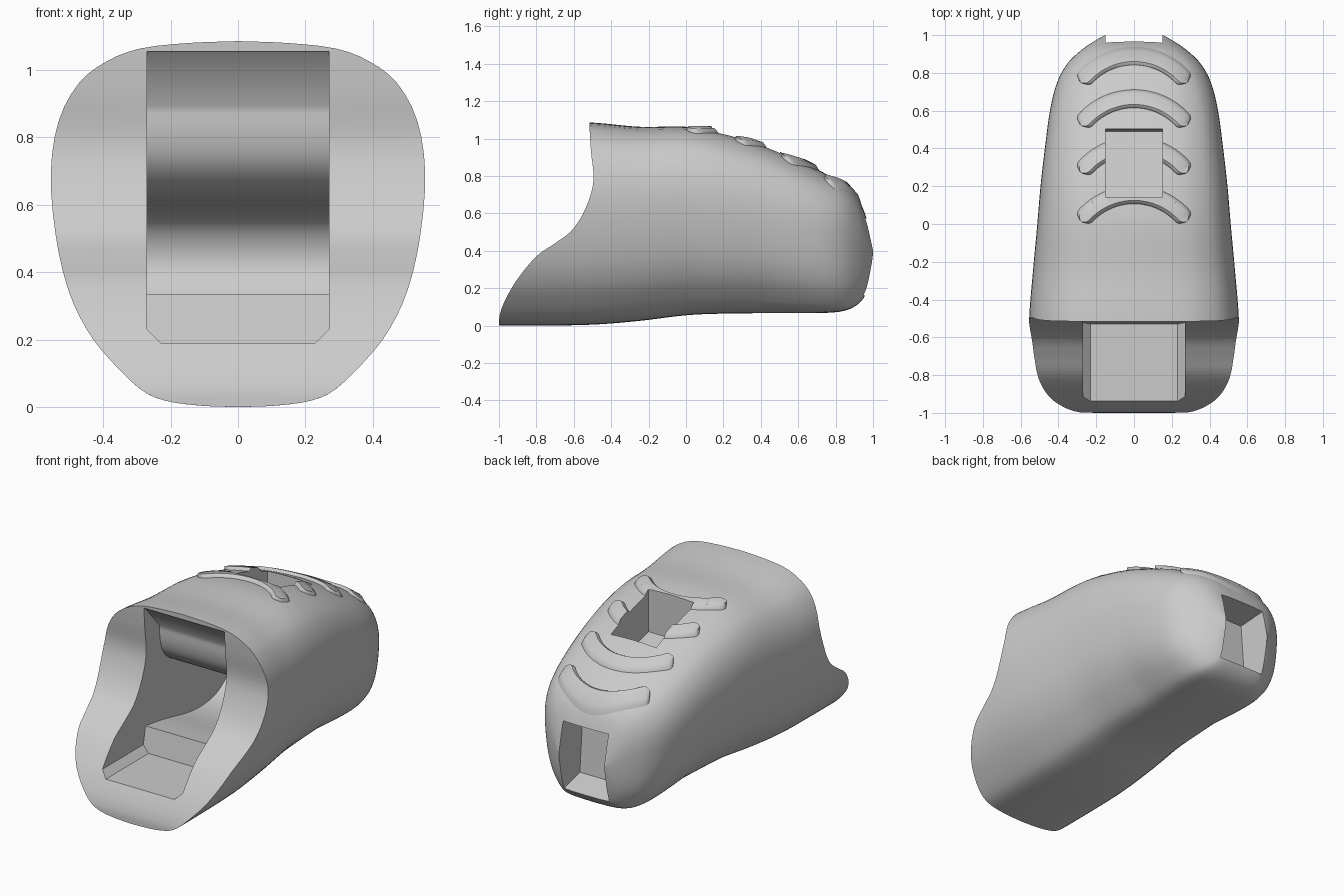
import bpy, bmesh, math
from mathutils import Vector
from mathutils.bvhtree import BVHTree

old = bpy.data.objects.get("Cube")
if old:
    bpy.data.objects.remove(old, do_unlink=True)

grey = bpy.data.materials.new("plain grey")
grey.use_nodes = True
COLOUR = (0.6, 0.6, 0.6, 1)
grey.diffuse_color = COLOUR
grey.node_tree.nodes["Principled BSDF"].inputs["Base Color"].default_value = COLOUR


def smooth_path(points, steps):
    """Catmull-Rom samples through points of any dimension."""
    p = [Vector(q) for q in points]
    p = [2 * p[0] - p[1]] + p + [2 * p[-1] - p[-2]]
    out = []
    for a, b, c, d in zip(p, p[1:], p[2:], p[3:]):
        for k in range(steps):
            t = k / steps
            out.append(0.5 * (2 * b + (c - a) * t + (2 * a - 5 * b + 4 * c - d) * t * t
                              + (3 * b - a - 3 * c + d) * t ** 3))
    return out + [p[-2]]


def loft(name, rings):
    """Closed skin over equal-sized rings, with capped ends."""
    bm = bmesh.new()
    rows = [[bm.verts.new(co) for co in ring] for ring in rings]
    n = len(rows[0])
    for r0, r1 in zip(rows, rows[1:]):
        for i in range(n):
            j = (i + 1) % n
            bm.faces.new((r0[i], r0[j], r1[j], r1[i]))
    bm.faces.new(rows[0])
    bm.faces.new(rows[-1])
    bmesh.ops.recalc_face_normals(bm, faces=bm.faces)
    mesh = bpy.data.meshes.new(name)
    bm.to_mesh(mesh)
    bm.free()
    ob = bpy.data.objects.new(name, mesh)
    bpy.context.collection.objects.link(ob)
    mesh.materials.append(grey)
    return ob


def prism(name, profile, half):
    """Side profile (y, z) extruded across x."""
    return loft(name, [[(x, p[0], p[1]) for p in profile] for x in (-half, half)])


def cut(ob, cutter):
    mod = ob.modifiers.new("cut", 'BOOLEAN')
    mod.operation = 'DIFFERENCE'
    mod.solver = 'EXACT'
    mod.object = cutter
    bpy.ops.object.select_all(action='DESELECT')
    bpy.context.view_layer.objects.active = ob
    ob.select_set(True)
    bpy.ops.object.modifier_apply(modifier=mod.name)


# Cross-section: half width fraction, height fraction
half = smooth_path([(0, 0), (.2, .004), (.39, .018), (.52, .05), (.68, .13), (.8, .21),
                    (.9, .32), (.97, .47), (1, .64), (.96, .78), (.85, .885),
                    (.7, .945), (.52, .98), (.26, .995), (0, 1)], 3)
section = [(p[0], p[1]) for p in half] + [(-p[0], p[1]) for p in half[-2:0:-1]]


def fuller(u, v, y):
    """Widen the underside of the section towards the nose."""
    f = min(1, max(0, (y - .4) / .5))
    return math.copysign(abs(u) ** (1 - .4 * f), u) if v < .64 else u


# Stations along the length: y, bottom, top, half width
stations = smooth_path([
    (-1.2, 0, 1.09, .56), (-.8, 0, 1.09, .56), (-.5, .005, 1.085, .555), (-.25, .025, 1.063, .535),
    (0, .055, 1.063, .512), (.2, .064, 1.03, .495), (.4, .066, .97, .472), (.6, .066, .885, .445),
    (.75, .068, .81, .407), (.85, .08, .755, .352), (.92, .115, .68, .28),
    (.965, .175, .575, .215), (.99, .27, .475, .172), (1, .33, .43, .153)], 5)
body = loft("shell_body", [[(s[3] * fuller(u, v, s[0]), s[0], s[1] + (s[2] - s[1]) * v)
                            for u, v in section] for s in stations])

bm = bmesh.new()
bm.from_mesh(body.data)
tree = BVHTree.FromBMesh(bm)
bm.free()


def surface(x, y):
    hit = tree.ray_cast(Vector((x, y, 3)), Vector((0, 0, -1)))[0]
    return hit.z if hit else 0.5


# Four raised arched ridges with soft flanks that follow the top surface
RADIUS, SWEEP = 0.35, 0.93
ridges = []
for number, peak in enumerate((.89, .663, .413, .155), 1):
    rings = []
    for k in range(-24, 25):
        t = k / 24
        a = SWEEP * t
        w = 0.04 * math.sqrt(max(0.02, 1 - max(0, (abs(t) - .88) / .12) ** 2))
        ring = []
        for f, h in ((-1.4, -.03), (-1.2, .001), (-1, .011), (-.75, .021),
                     (.75, .021), (1, .011), (1.2, .001), (1.4, -.03)):
            r = RADIUS + f * w
            x, y = r * math.sin(a), peak - RADIUS + r * math.cos(a)
            ring.append((x, y, surface(x, y) + h))
        rings.append(ring)
    ridges.append(loft(f"ridge_{number}", rings))

# Curved front opening face
face = smooth_path([(-1, .0), (-.995, .06), (-.965, .14), (-.9, .25), (-.8, .37), (-.7, .44), (-.61, .51),
                    (-.54, .62), (-.495, .77), (-.508, .93), (-.515, 1.05), (-.515, 1.2)], 5)
face_cutter = prism("front_face_cutter", [(-1.6, -.2), (-1, -.2)] + [tuple(p) for p in face]
                    + [(-1.6, 1.2)], 1)

# Inner cavity with a stepped floor and a rounded overhanging lip
bowl = smooth_path([(-.5, .335), (-.33, .31), (-.05, .255), (.15, .265), (.28, .34),
                    (.32, .45), (.25, .56), (.05, .6), (-.15, .62), (-.26, .655),
                    (-.33, .72), (-.36, .8), (-.367, .895)], 4)
cavity = prism("cavity_cutter", [(-1.2, .19), (-.53, .19)] + [tuple(p) for p in bowl]
               + [(-.51, 1.055), (-.7, 1.055), (-1.2, 1.055)], .27)
bm = bmesh.new()
bm.from_mesh(cavity.data)
floor_edges = [e for e in bm.edges if all(abs(v.co.z - .19) < .001 for v in e.verts)
               and abs(e.verts[0].co.y - e.verts[1].co.y) > .1]
bmesh.ops.bevel(bm, geom=floor_edges, offset=.04, segments=1, affect='EDGES')
bm.to_mesh(cavity.data)
bm.free()

# Pockets in the top and in the nose
top_pocket = prism("top_pocket_cutter", [(.14, 1.3), (.14, .8), (.49, .72), (.525, 1.3)], .152)
nose_pocket = prism("nose_pocket_cutter", [(1.2, .1), (.8, .2), (.77, .56), (1.2, .59)], .152)

for cutter in (face_cutter, cavity, top_pocket, nose_pocket):
    cut(body, cutter)
for ridge in ridges[2:]:
    cut(ridge, top_pocket)
for cutter in (face_cutter, cavity, top_pocket, nose_pocket):
    bpy.data.objects.remove(cutter, do_unlink=True)

for ob in [body] + ridges:
    bpy.ops.object.select_all(action='DESELECT')
    bpy.context.view_layer.objects.active = ob
    ob.select_set(True)
    bpy.ops.object.shade_smooth_by_angle(angle=math.radians(40))
